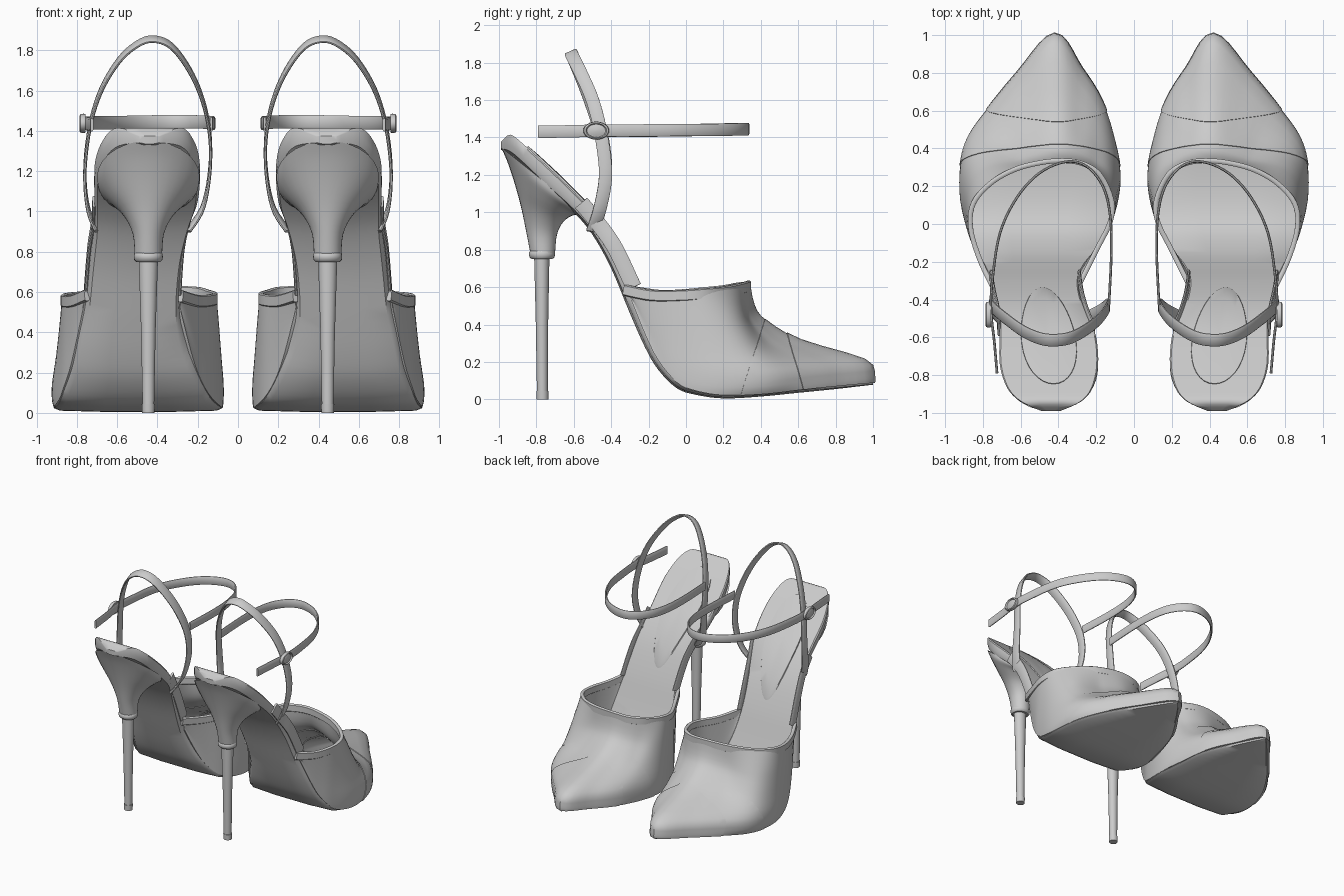
import bpy, bmesh, math
from mathutils import Vector

if "Cube" in bpy.data.objects:
    bpy.data.objects.remove(bpy.data.objects["Cube"])


def smooth(pts, n=4):
    """Catmull-Rom resampling of tuples of any length."""
    out = []
    for i in range(len(pts) - 1):
        a, b, c, d = (pts[max(i - 1, 0)], pts[i], pts[i + 1], pts[min(i + 2, len(pts) - 1)])
        for k in range(n):
            t = k / n
            out.append(tuple(0.5 * (2 * q + (r - p) * t + (2 * p - 5 * q + 4 * r - s) * t * t
                                    + (3 * q - p - 3 * r + s) * t ** 3)
                             for p, q, r, s in zip(a, b, c, d)))
    return out + [tuple(pts[-1])]


def loft(name, rows, closed=True, thick=0, cut=None):
    """Skin rows of points; everything is mirrored to make the pair."""
    bm = bmesh.new()
    vs = [[bm.verts.new(p) for p in r] for r in rows]
    n = len(rows[0])
    for a, b in zip(vs, vs[1:]):
        for j in range(n if closed else n - 1):
            k = (j + 1) % n
            bm.faces.new((a[j], a[k], b[k], b[j]))
    if closed:
        bm.faces.new(vs[0])
        bm.faces.new(vs[-1])
    if cut:
        bmesh.ops.bisect_plane(bm, geom=bm.verts[:] + bm.edges[:] + bm.faces[:],
                               plane_co=cut[0], plane_no=cut[1], clear_inner=True)
    bmesh.ops.recalc_face_normals(bm, faces=bm.faces)
    me = bpy.data.meshes.new(name)
    bm.to_mesh(me)
    bm.free()
    me.shade_smooth()
    me.set_sharp_from_angle(angle=math.radians(40))
    ob = bpy.data.objects.new(name, me)
    bpy.context.collection.objects.link(ob)
    if thick:
        m = ob.modifiers.new("thickness", 'SOLIDIFY')
        m.thickness, m.offset = thick, 0
        ob.modifiers.new("crisp", 'EDGE_SPLIT').split_angle = math.radians(40)
    m = ob.modifiers.new("pair", 'MIRROR')
    m.use_mirror_merge = False
    return ob


def ribbon(name, pts, width, thick, up, n=5):
    """Flat strap along a smoothed path."""
    p = [Vector(q) for q in smooth(pts, n)]
    rows = []
    for i, q in enumerate(p):
        t = (p[min(i + 1, len(p) - 1)] - p[max(i - 1, 0)]).normalized()
        s = Vector(up)
        s = (s - t * s.dot(t)).normalized() * width / 2
        o = t.cross(s).normalized() * thick / 2
        rows.append([q + s * a + o * b for a, b in
                     ((1, .4), (.8, 1), (-.8, 1), (-1, .4), (-1, -.4), (-.8, -1), (.8, -1), (1, -.4))])
    return loft(name, rows)


def ring_loft(name, rings, cx, n=28):
    """Tilted oval rings: back y, back z, front y, front z, half width."""
    rows = []
    for yb, zb, yf, zf, w in rings:
        rows.append([(cx + w * math.sin(a), (yb + yf) / 2 + (yf - yb) / 2 * math.cos(a),
                      (zb + zf) / 2 + (zf - zb) / 2 * math.cos(a))
                     for a in (2 * math.pi * j / n for j in range(n))])
    return loft(name, rows)


# Sole: y, outer x, inner x, bottom z, top z
sole = smooth([
    (-.99, -.49, -.39, 1.335, 1.375), (-.94, -.60, -.28, 1.31, 1.415), (-.87, -.67, -.22, 1.25, 1.365),
    (-.75, -.71, -.19, 1.135, 1.255), (-.60, -.712, -.20, 1.0, 1.11), (-.50, -.712, -.24, .88, 1.0),
    (-.40, -.73, -.28, .70, .85), (-.30, -.755, -.295, .46, .64), (-.22, -.795, -.265, .28, .43),
    (-.15, -.825, -.21, .16, .27), (-.05, -.87, -.15, .06, .13), (.05, -.89, -.11, .025, .07),
    (.20, -.91, -.08, .005, .045), (.40, -.875, -.11, .015, .05), (.60, -.765, -.155, .035, .07),
    (.80, -.605, -.27, .055, .09), (.93, -.49, -.36, .07, .10), (1.0, -.425, -.415, .078, .105)])


def sole_z(y):
    for a, b in zip(sole, sole[1:]):
        if a[0] <= y <= b[0]:
            t = (y - a[0]) / (b[0] - a[0])
            return a[3] + (b[3] - a[3]) * t, a[4] + (b[4] - a[4]) * t
    return sole[-1][3:] if y > 0 else sole[0][3:]


rows = []
for y, xo, xi, zb, zt in sole:
    h, d = zt - zb, xi - xo
    rows.append([(xo + d * u, y, zb + h * v) for u, v in
                 ((0, .9), (.015, 1), (.3, 1), (.7, 1), (.985, 1), (1, .9),
                  (1, .45), (.97, .15), (.7, 0), (.3, 0), (.03, .15), (0, .45))])
loft("sole", rows)

# Upper: sole edge x, y and collar x, y, z, running from outer back round the toe
pairs = smooth([
    (-.755, -.30, -.75, -.33, .61), (-.82, -.17, -.82, -.18, .58), (-.872, -.04, -.865, -.02, .58),
    (-.907, .16, -.85, .11, .59), (-.875, .40, -.76, .215, .60), (-.765, .60, -.64, .285, .615),
    (-.605, .80, -.52, .32, .625), (-.42, .995, -.40, .335, .63), (-.285, .82, -.29, .325, .625),
    (-.18, .65, -.20, .28, .62), (-.12, .45, -.145, .20, .605), (-.083, .22, -.115, .10, .595),
    (-.12, .02, -.13, 0, .585), (-.20, -.13, -.20, -.14, .58), (-.29, -.28, -.285, -.31, .605)], 5)
rise = smooth([(0, 0, 0), (.07, 0, -.15), (.21, .07, -.15), (.40, .58, .12),
               (.60, .86, .4), (.76, .96, .62), (1, 1, 1)], 3)  # height, toe inset, side inset
upper = []
for sx, sy, rx, ry, rz in pairs:
    w = min(max((sy - .2) / .5, 0), 1)
    w = w * w * (3 - 2 * w)
    z0 = sum(sole_z(sy)) / 2
    col = []
    for f, ht, hs in rise:
        h = hs + (ht - hs) * w
        col.append((sx + (rx - sx) * h, sy + (ry - sy) * h, z0 + (rz - z0) * f))
    upper.append(col)
loft("upper", upper, False, .014)
loft("vamp_panel", upper, False, .022, ((0, .41, .4), (0, .95, -.3)))
loft("toe_cap", upper, False, .032, ((0, .53, .36), (0, .95, .28)))
ribbon("collar_band", [(p[2], p[3], p[4] - .025) for p in pairs], .06, .026, (0, 0, 1), 1)

# Heel: flared block, ring, slim stem and tip
ring_loft("heel_block", smooth([
    (-.832, .78, -.70, .78, .068), (-.855, .90, -.69, .88, .078), (-.88, 1.02, -.655, .95, .125),
    (-.915, 1.15, -.60, .985, .20), (-.955, 1.27, -.56, .98, .245), (-.99, 1.35, -.54, .99, .255)]), -.445)
ring_loft("heel_ring", [
    (-.825, .75, -.715, .75, .06), (-.837, .76, -.703, .76, .07), (-.84, .775, -.70, .775, .072),
    (-.837, .79, -.703, .79, .07), (-.825, .80, -.715, .80, .06)], -.445)
ring_loft("heel_stem", [(-.797, .04, -.739, .04, .029), (-.803, .4, -.737, .4, .036),
                        (-.812, .77, -.73, .77, .048)], -.445)
ring_loft("heel_tip", [(-.798, 0, -.736, 0, .031), (-.80, .045, -.735, .045, .033)], -.445)

# Raised heel pad on the insole
rows = []
for r, lift in ((1, -.01), (.98, .012), (.75, .016), (.45, .018), (.12, .018)):
    rows.append([])
    for j in range(36):
        a = 2 * math.pi * j / 36
        y = -.59 + .26 * r * math.sin(a)
        rows[-1].append((-.455 - .03 * r * math.sin(a) + .145 * r * math.cos(a) * (1 - .15 * math.sin(a)),
                         y, sole_z(y)[1] + lift))
loft("heel_pad", rows)

# Straps: tall loop behind the ankle, and the buckled band around it
ribbon("heel_loop_strap", [
    (-.70, -.50, .90), (-.745, -.46, 1.02), (-.76, -.43, 1.2), (-.735, -.455, 1.42), (-.68, -.50, 1.6),
    (-.59, -.565, 1.75), (-.50, -.605, 1.83), (-.42, -.615, 1.855), (-.33, -.60, 1.82), (-.24, -.55, 1.70),
    (-.175, -.495, 1.55), (-.14, -.445, 1.38), (-.14, -.43, 1.2), (-.175, -.46, 1.02), (-.25, -.50, .90)],
    .07, .016, (0, 1, .45))
ribbon("ankle_strap", [
    (-.725, -.79, 1.43), (-.74, -.62, 1.433), (-.757, -.46, 1.437), (-.75, -.3, 1.437), (-.71, -.05, 1.44),
    (-.62, .14, 1.44), (-.50, .27, 1.443), (-.36, .33, 1.445), (-.25, .305, 1.445), (-.165, .2, 1.443),
    (-.127, .05, 1.44), (-.12, -.15, 1.437), (-.133, -.43, 1.435)], .066, .014, (0, 0, 1))

# Side tabs joining the loop strap to the sole edge
for name, x in (("outer_tab", (-.715, -.72, -.74, -.757)), ("inner_tab", (-.215, -.25, -.275, -.29))):
    ribbon(name, [(x[0], -.56, 1.05), (x[1], -.47, .94), (x[2], -.38, .81), (x[3], -.28, .6)],
           .085, .016, (0, 1, .6))

# Oval buckle: rim and domed centre, facing outwards
for name, prof in (("buckle_rim", [(.75, -.006), (1, -.008), (1.05, 0), (1, .016), (.85, .02), (.75, .01)]),
                   ("buckle_centre", [(.8, -.005), (.78, .008), (.5, .013), (.1, .016)])):
    loft(name, [[(-.766 - d, -.48 + .066 * r * math.cos(a), 1.437 + .046 * r * math.sin(a))
                 for a in (2 * math.pi * j / 24 for j in range(24))] for r, d in prof])
